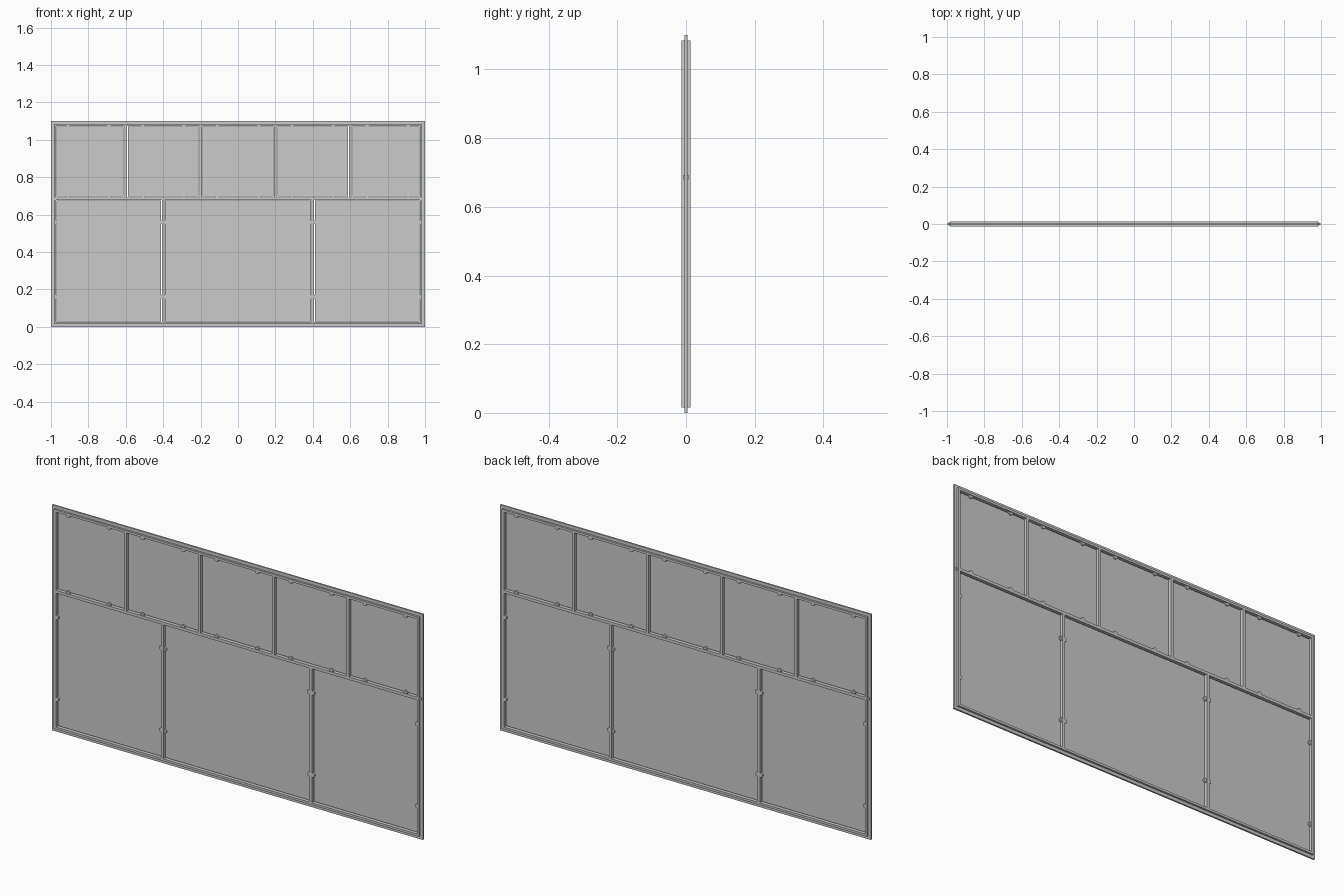
import bpy, math

if "Cube" in bpy.data.objects:
    bpy.data.objects.remove(bpy.data.objects["Cube"])

H = 1.10        # overall height
D = 0.013       # half depth of the bars
FIN = 0.004     # half depth of the outer fin
EDGE = 0.985    # outer face of the side bars
IN = 0.974      # inner face of the side bars
BOT, TOP = 0.026, 1.074   # inner faces of bottom and top bars
T0, T1 = 0.679, 0.693     # transom
M = 0.007       # half width of mullions
GAP = 0.004     # slot between bar and glass


def box(name, x0, x1, z0, z1, d):
    bpy.ops.mesh.primitive_cube_add(size=1, location=((x0 + x1) / 2, 0, (z0 + z1) / 2))
    o = bpy.context.object
    o.name = name
    o.scale = (x1 - x0, 2 * d, z1 - z0)
    bpy.ops.object.transform_apply(location=False, rotation=False, scale=True)
    return o


def clip(name, x, z):
    # small round glass clip lying in the slot
    bpy.ops.mesh.primitive_cylinder_add(vertices=16, radius=0.010, depth=0.020,
                                        location=(x, 0, z), rotation=(math.pi / 2, 0, 0))
    o = bpy.context.object
    o.name = name
    bpy.ops.object.shade_smooth_by_angle()


# outer frame: thick bar plus thin fin all round
for s, side in ((-1, "left"), (1, "right")):
    a, b = sorted((s * IN, s * EDGE))
    box(side + "_bar", a, b, 0.015, H - 0.015, D)
    a, b = sorted((s * EDGE, s * 1.0))
    box(side + "_fin", a, b, 0, H, FIN)
    # transom end showing through the side bar
    a, b = sorted((s * EDGE, s * 0.992))
    box(side + "_transom_end", a, b, T0, T1, 0.008)
box("bottom_bar", -IN, IN, 0.015, BOT, D)
box("top_bar", -IN, IN, TOP, H - 0.015, D)
box("bottom_fin", -EDGE, EDGE, 0, 0.015, FIN)
box("top_fin", -EDGE, EDGE, H - 0.015, H, FIN)
box("transom", -IN, IN, T0, T1, D)

# mullions
upper = [-0.6, -0.2, 0.2, 0.6]
lower = [-0.4, 0.4]
for x in upper:
    box("upper_mullion", x - M, x + M, T1, TOP, D)
for x in lower:
    box("lower_mullion", x - M, x + M, BOT, T0, D)


def bays(xs):
    lefts = [-IN] + [x + M for x in xs]
    rights = [x - M for x in xs] + [IN]
    return list(zip(lefts, rights))


# upper panes, clipped top and bottom
for i, (a, b) in enumerate(bays(upper)):
    box("upper_pane", a + GAP, b - GAP, T1 + GAP, TOP - GAP, 0.003)
    c = -0.8 + 0.4 * i
    for dx in (-0.11, 0.11):
        clip("upper_clip", c + dx, T1 + 0.003)
        clip("upper_clip", c + dx, TOP - 0.003)

# lower panes, clipped at both sides
for a, b in bays(lower):
    box("lower_pane", a + GAP, b - GAP, BOT + GAP, T0 - GAP, 0.003)
    for z in (0.16, 0.56):
        clip("lower_clip", a + 0.003, z)
        clip("lower_clip", b - 0.003, z)
